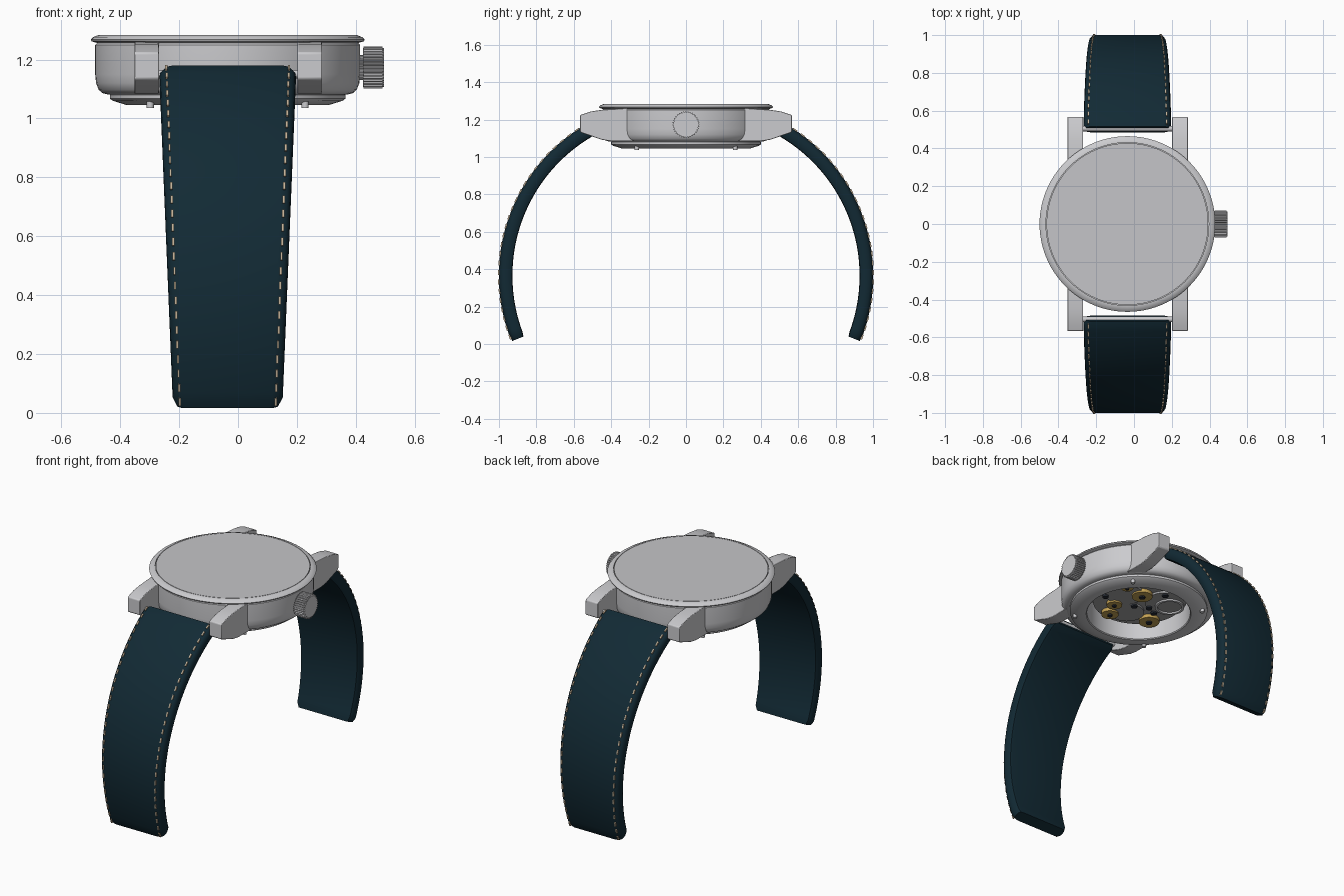
import bpy, bmesh
from math import sin, cos, pi, radians
from mathutils import Matrix, Vector

if "Cube" in bpy.data.objects:
    bpy.data.objects.remove(bpy.data.objects["Cube"])

CX = -0.035                      # watch centre line
ARC_Y, ARC_Z, ARC_R = 0.065, 0.365, 0.9   # strap centre arc
A0, A1 = radians(61), radians(-22)


def material(name, rgb):
    m = bpy.data.materials.new(name)
    m.use_nodes = True
    m.diffuse_color = (*rgb, 1)
    m.node_tree.nodes["Principled BSDF"].inputs["Base Color"].default_value = (*rgb, 1)
    return m


STEEL = material("steel", (0.6, 0.6, 0.62))
GLASS = material("pale_crystal", (0.56, 0.56, 0.58))
LEATHER = material("navy_leather", (0.006, 0.023, 0.035))
THREAD = material("beige_thread", (0.55, 0.44, 0.31))
PLATE = material("movement_grey", (0.36, 0.36, 0.37))
GOLD = material("brass", (0.55, 0.36, 0.09))
DARK = material("dark_screws", (0.02, 0.025, 0.035))


def finish(name, bm, mat, angle=30):
    bmesh.ops.recalc_face_normals(bm, faces=bm.faces)
    me = bpy.data.meshes.new(name)
    bm.to_mesh(me)
    bm.free()
    me.materials.append(mat)
    ob = bpy.data.objects.new(name, me)
    bpy.context.collection.objects.link(ob)
    bpy.ops.object.select_all(action='DESELECT')
    ob.select_set(True)
    bpy.context.view_layer.objects.active = ob
    bpy.ops.object.shade_smooth_by_angle(angle=radians(angle))
    return ob


def lathe(name, profile, mat, x=CX, y=0, steps=96):
    """Spin an (r, z) profile about a vertical axis."""
    bm = bmesh.new()
    vs = [bm.verts.new((x + r, y, z)) for r, z in profile]
    es = [bm.edges.new(p) for p in zip(vs, vs[1:])]
    bmesh.ops.spin(bm, geom=vs + es, cent=(x, y, 0), axis=(0, 0, 1),
                   angle=2 * pi, steps=steps)
    bmesh.ops.remove_doubles(bm, verts=bm.verts, dist=1e-4)
    return finish(name, bm, mat)


def disc(name, x, y, r, z0, z1, mat, steps=32):
    return lathe(name, [(0, z0), (r, z0), (r, z1), (0, z1)], mat, CX + x, y, steps)


def prism(name, outline, x0, x1, mat, bevel=0):
    """Extrude a (y, z) outline along x."""
    bm = bmesh.new()
    f = bm.faces.new([bm.verts.new((x0, y, z)) for y, z in outline])
    ext = bmesh.ops.extrude_face_region(bm, geom=[f])["geom"]
    bmesh.ops.translate(bm, vec=(x1 - x0, 0, 0),
                        verts=[v for v in ext if isinstance(v, bmesh.types.BMVert)])
    ob = finish(name, bm, mat)
    if bevel:
        b = ob.modifiers.new("edge", 'BEVEL')
        b.width, b.segments = bevel, 2
    return ob


# Case, bezel, crystal and case back
lathe("case", [(0.43, 1.258), (0.444, 1.256), (0.45, 1.25), (0.45, 1.15), (0.447, 1.12),
               (0.438, 1.097), (0.425, 1.086), (0.41, 1.082), (0.36, 1.082)], STEEL)
lathe("bezel", [(0.42, 1.255), (0.443, 1.256), (0.462, 1.262), (0.465, 1.268), (0.457, 1.276),
                (0.437, 1.284), (0.431, 1.284), (0.431, 1.272), (0.42, 1.272)], STEEL)
lathe("crystal", [(0, 1.265), (0.428, 1.265), (0.428, 1.284), (0, 1.284)], GLASS)
lathe("case_back", [(0.39, 1.09), (0.4, 1.08), (0.4, 1.067), (0.39, 1.06), (0.345, 1.046),
                    (0.305, 1.045), (0.3, 1.05), (0.3, 1.2), (0, 1.2)], STEEL)
for sx in (-1, 1):
    for sy in (-1, 1):
        disc("back_screw", sx * 0.263, sy * 0.263, 0.012, 1.036, 1.07, STEEL, 16)

# Movement seen through the case back
disc("movement_plate", 0, 0, 0.265, 1.13, 1.19, PLATE, 64)
for x, y, r in ((-0.12, 0.1, 0.12), (0.12, 0.02, 0.11), (-0.02, -0.13, 0.1)):
    disc("bridge", x, y, r, 1.118, 1.135, PLATE, 48)
for x, y, r in ((0.04, 0.08, 0.06), (0.05, -0.2, 0.05), (-0.18, -0.12, 0.06),
                (0.1, -0.1, 0.045), (0.17, 0.1, 0.035)):
    disc("brass_wheel", x, y, r, 1.108, 1.135, GOLD)
    disc("wheel_hub", x, y, r * 0.3, 1.1, 1.11, DARK, 16)
for x, y in ((-0.08, 0.0), (0.0, -0.04), (-0.06, 0.17), (0.2, -0.06), (-0.14, -0.03)):
    disc("movement_screw", x, y, 0.018, 1.108, 1.12, DARK, 16)
lathe("balance_wheel", [(0.07, 1.105), (0.085, 1.105), (0.085, 1.115), (0.07, 1.115),
                        (0.07, 1.105)], STEEL, CX - 0.16, 0.09, 40)

# Crown with grip ridges, and its stem
TEETH = 36


def crown_outline(scale):
    pts = []
    for i in range(TEETH * 4):
        r = scale * (0.072 if i % 4 < 2 else 0.066)
        a = 2 * pi * i / (TEETH * 4)
        pts.append((r * cos(a), 1.173 + r * sin(a)))
    return pts


prism("crown", crown_outline(1), 0.427, 0.49, STEEL)
prism("crown_cap", crown_outline(0.93), 0.425, 0.496, STEEL)
prism("crown_stem", crown_outline(0.6), 0.39, 0.43, STEEL)

# Lugs and spring bars
for s in (-1, 1):
    side = [(0.28, 1.257), (0.33, 1.26), (0.45, 1.252), (0.51, 1.243), (0.563, 1.225),
            (0.566, 1.22), (0.566, 1.137), (0.56, 1.13), (0.45, 1.092), (0.4, 1.084),
            (0.28, 1.084)]
    for x0 in (-0.352, 0.202):
        prism("lug", [(s * y, z) for y, z in side], x0, x0 + 0.083, STEEL, 0.005)
    bar = [(s * 0.505 + 0.014 * cos(i * pi / 8), 1.15 + 0.014 * sin(i * pi / 8))
           for i in range(16)]
    prism("spring_bar", bar, -0.29, 0.22, STEEL)


def arc_point(a, off, s):
    r = ARC_R + off
    return s * (ARC_Y + r * cos(a)), ARC_Z + r * sin(a)


def half_width(a):
    z = ARC_Z + ARC_R * sin(a)
    return 0.185 + 0.048 * z / 1.16


# Strap halves: a rounded section swept along the arc
EDGE = [(0.035, 0.036), (0.014, 0.031), (0.003, 0.018), (0, 0), (0.002, -0.02),
        (0.01, -0.034), (0.025, -0.037)]     # inset from the side, radial offset
RINGS = 48
for s in (-1, 1):
    bm = bmesh.new()
    rings = []
    for i in range(RINGS + 1):
        a = A0 + (A1 - A0) * i / RINGS
        squeeze = 0.012 if i in (0, RINGS) else 0
        w = half_width(a) - squeeze
        section = [(w - u, o) for u, o in EDGE] + [(u - w, o) for u, o in reversed(EDGE)]
        ring = []
        for u, o in section:
            y, z = arc_point(a, o * (1 - squeeze * 10), s)
            ring.append(bm.verts.new((CX + u, y, z)))
        rings.append(ring)
    n = len(rings[0])
    for p, q in zip(rings, rings[1:]):
        for j in range(n):
            k = (j + 1) % n
            bm.faces.new((p[j], p[k], q[k], q[j]))
    bm.faces.new(rings[0])
    bm.faces.new(rings[-1])
    finish("strap_front" if s < 0 else "strap_back", bm, LEATHER, 40)

    # Raised stitches along both edges of the outer face
    bm = bmesh.new()
    COUNT = 27
    for i in range(COUNT):
        a = A0 + (A1 - A0) * (i + 0.5) / COUNT
        y, z = arc_point(a, 0.035, s)
        normal = Vector((0, s * cos(a), sin(a)))
        side = Vector((1, 0, 0))
        rot = Matrix((side, normal, side.cross(normal))).transposed().to_4x4()
        for sx in (-1, 1):
            place = Matrix.Translation((CX + sx * (half_width(a) - 0.024), y, z))
            size = Matrix.Diagonal((0.008, 0.01, 0.027, 1))
            bmesh.ops.create_cube(bm, size=1, matrix=place @ rot @ size)
    finish("stitching", bm, THREAD)
